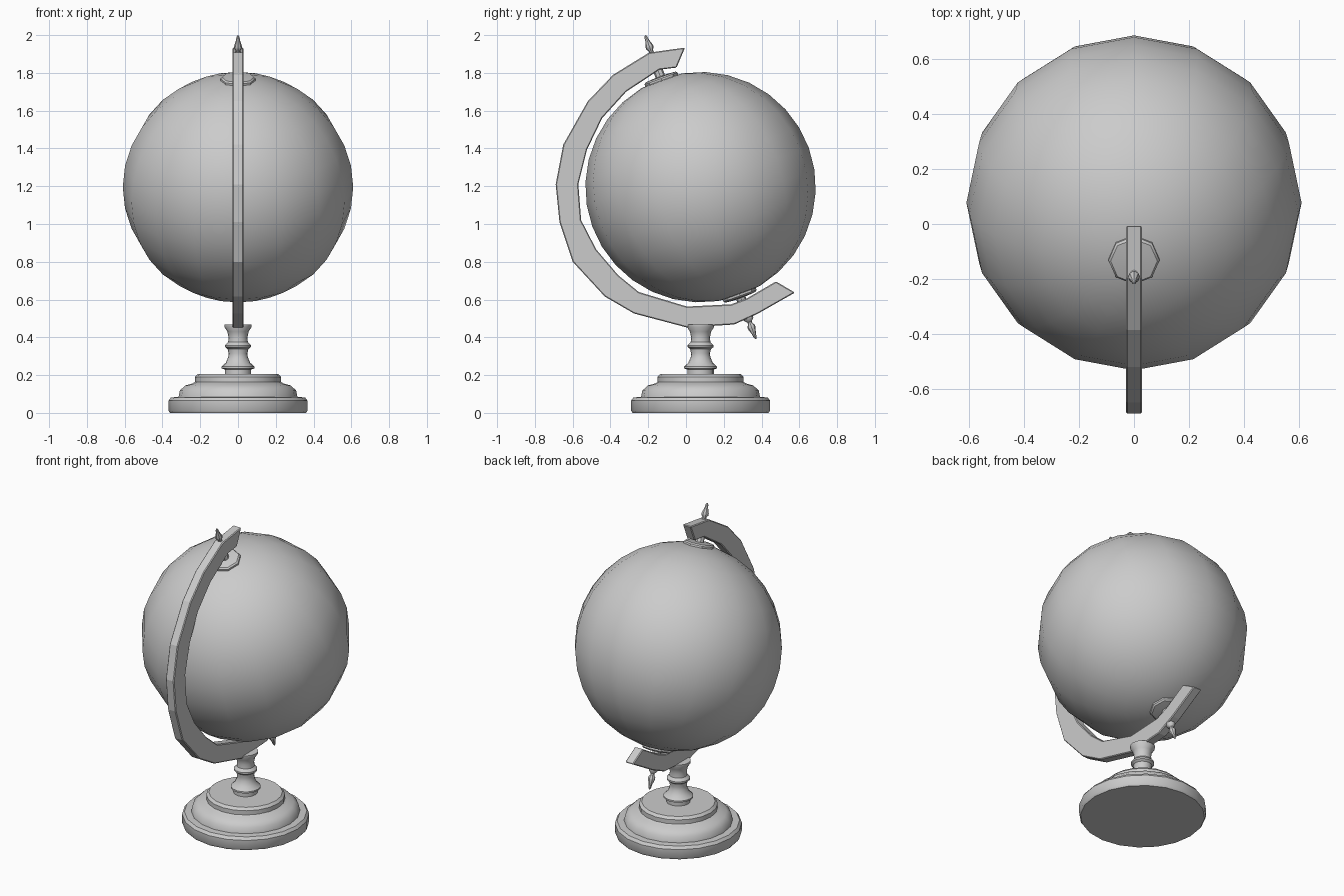
import bpy, bmesh, math
from mathutils import Vector

if "Cube" in bpy.data.objects:
    bpy.data.objects.remove(bpy.data.objects["Cube"])

CENTRE = Vector((0, 0.077, 1.195))
TILT = math.radians(20)


def finish(name, bm, smooth=True):
    bmesh.ops.recalc_face_normals(bm, faces=bm.faces)
    me = bpy.data.meshes.new(name)
    bm.to_mesh(me)
    bm.free()
    ob = bpy.data.objects.new(name, me)
    bpy.context.collection.objects.link(ob)
    if smooth:
        bpy.context.view_layer.objects.active = ob
        ob.select_set(True)
        bpy.ops.object.shade_smooth_by_angle(angle=math.radians(35))
        ob.select_set(False)
    return ob


def lathe(name, profile, sides, loc=(0, 0, 0), rot_x=0):
    """Turn a list of (radius, height) around z; both ends close on the axis."""
    bm = bmesh.new()
    rings = []
    for r, z in profile:
        rings.append([bm.verts.new((r * math.cos(math.tau * i / sides),
                                    r * math.sin(math.tau * i / sides), z))
                      for i in range(sides)])
    for a, b in zip(rings, rings[1:]):
        for i in range(sides):
            j = (i + 1) % sides
            bm.faces.new((a[i], a[j], b[j], b[i]))
    bm.faces.new(rings[0])
    bm.faces.new(rings[-1])
    ob = finish(name, bm)
    ob.location = loc
    ob.rotation_euler.x = rot_x
    return ob


# Globe ball, tilted on its axis
bm = bmesh.new()
bmesh.ops.create_uvsphere(bm, u_segments=16, v_segments=16, radius=0.61)
globe = finish("globe", bm)
globe.location = CENTRE
globe.rotation_euler.x = TILT

# Stepped round base
base = [(0.36, 0), (0.368, 0.012), (0.368, 0.065), (0.355, 0.082),
        (0.315, 0.084), (0.308, 0.118), (0.28, 0.145), (0.243, 0.155),
        (0.228, 0.163), (0.228, 0.19), (0.213, 0.205)]
lathe("base", base, 20, (0, 0.077, 0))

# Turned column
column = [(0.07, 0.2), (0.07, 0.23), (0.087, 0.235), (0.087, 0.245),
          (0.065, 0.265), (0.052, 0.295), (0.05, 0.315), (0.055, 0.338),
          (0.068, 0.348), (0.068, 0.358), (0.052, 0.375), (0.05, 0.4),
          (0.056, 0.43), (0.072, 0.455), (0.072, 0.468)]
lathe("column", column, 16, (0, 0.077, 0))

# Curved arm: outer and inner (y, z) edge of the bar
outer = [(-0.005, 1.934), (-0.196, 1.907), (-0.386, 1.79), (-0.52, 1.65),
         (-0.65, 1.42), (-0.69, 1.21), (-0.67, 1.01), (-0.6, 0.8),
         (-0.43, 0.616), (-0.275, 0.526), (0.005, 0.452), (0.255, 0.468),
         (0.38, 0.525), (0.577, 0.637)]
inner = [(-0.05, 1.828), (-0.14, 1.817), (-0.317, 1.7), (-0.444, 1.56),
         (-0.524, 1.394), (-0.57, 1.21), (-0.555, 1.02), (-0.475, 0.865),
         (-0.36, 0.73), (-0.25, 0.64), (0.005, 0.563), (0.24, 0.575),
         (0.32, 0.605), (0.476, 0.696)]
bm = bmesh.new()
loops = [[bm.verts.new((x, y, z)) for x, (y, z) in
          ((-0.029, o), (0.029, o), (0.029, i), (-0.029, i))]
         for o, i in zip(outer, inner)]
for a, b in zip(loops, loops[1:]):
    for k in range(4):
        n = (k + 1) % 4
        bm.faces.new((a[k], a[n], b[n], b[k]))
bm.faces.new(loops[0])
bm.faces.new(loops[-1])
arm = finish("arm", bm, smooth=False)
bevel = arm.modifiers.new("edge", 'BEVEL')
bevel.width = 0.005
bevel.segments = 1
bevel.limit_method = 'ANGLE'
bevel.angle_limit = math.radians(50)

# Pole caps, pins and finials at both ends of the axis
cap = [(0.093, 0.59), (0.093, 0.612), (0.085, 0.62), (0.04, 0.624)]
pin = [(0.026, 0.6), (0.026, 0.66), (0.02, 0.67), (0.02, 0.73),
       (0.028, 0.735), (0.026, 0.745), (0.012, 0.76), (0.012, 0.77),
       (0.021, 0.782), (0.021, 0.795), (0.011, 0.825), (0.008, 0.845),
       (0.003, 0.855)]
for end, angle in (("top", TILT), ("bottom", TILT + math.pi)):
    lathe(end + "_pole_cap", cap, 8, CENTRE, angle)
    lathe(end + "_pin", pin, 8, CENTRE, angle)
